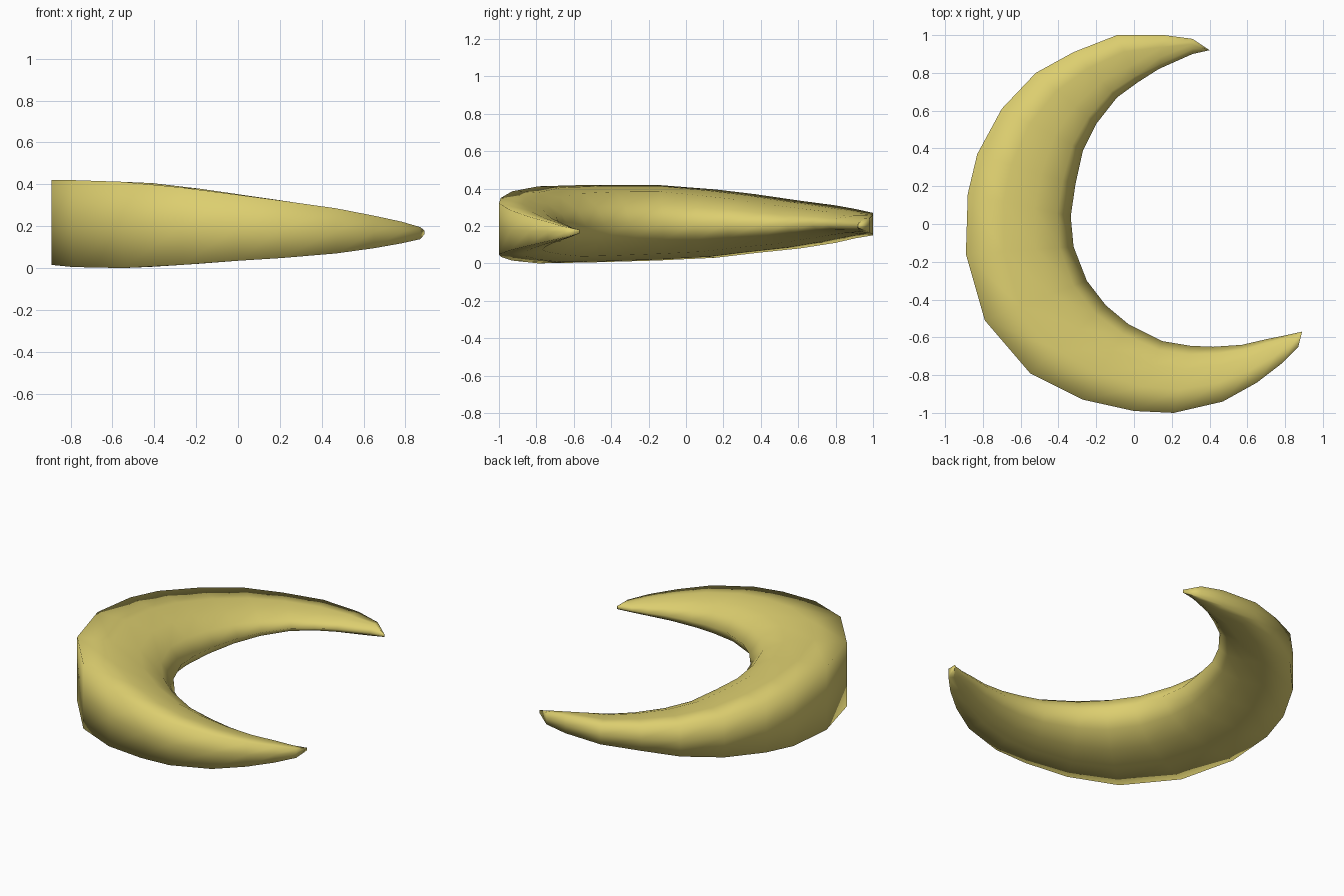
import bpy, bmesh

# Crescent stations: outer x, outer y, inner x, inner y, bottom z, top z
STATIONS = [
    (0.40, 0.92, 0.39, 0.918, 0.19, 0.21),
    (0.31, 0.98, 0.31, 0.90, 0.165, 0.24),
    (0.16, 1.00, 0.13, 0.82, 0.155, 0.26),
    (-0.09, 1.00, 0.02, 0.75, 0.15, 0.27),
    (-0.32, 0.91, -0.09, 0.67, 0.135, 0.29),
    (-0.52, 0.80, -0.20, 0.53, 0.11, 0.31),
    (-0.70, 0.61, -0.27, 0.39, 0.08, 0.335),
    (-0.83, 0.37, -0.31, 0.21, 0.055, 0.37),
    (-0.88, 0.16, -0.335, 0.04, 0.03, 0.395),
    (-0.89, -0.16, -0.32, -0.12, 0.015, 0.42),
    (-0.79, -0.51, -0.25, -0.30, 0.005, 0.42),
    (-0.55, -0.79, -0.15, -0.43, 0.0, 0.412),
    (-0.27, -0.93, -0.03, -0.53, 0.015, 0.385),
    (0.00, -0.99, 0.15, -0.62, 0.035, 0.35),
    (0.21, -1.00, 0.30, -0.645, 0.048, 0.322),
    (0.47, -0.94, 0.42, -0.65, 0.07, 0.285),
    (0.65, -0.84, 0.57, -0.64, 0.095, 0.25),
    (0.78, -0.74, 0.70, -0.61, 0.118, 0.222),
    (0.87, -0.65, 0.80, -0.59, 0.138, 0.196),
    (0.89, -0.57, 0.885, -0.571, 0.16, 0.18),
]

# Section: flat outer wall, rounded nose on the inside (u across, v up)
UPPER = [(0, 1), (0.35, 0.97), (0.65, 0.82), (0.87, 0.48), (1, 0)]
SECTION = UPPER + [(u, -v) for u, v in reversed(UPPER[:-1])] + [(0, 0)]

# Loft the section through all stations
bm = bmesh.new()
rings = []
for ox, oy, ix, iy, z0, z1 in STATIONS:
    mid, half = (z0 + z1) / 2, (z1 - z0) / 2
    rings.append([bm.verts.new((ox + (ix - ox) * u, oy + (iy - oy) * u, mid + half * v))
                  for u, v in SECTION])
n = len(SECTION)
for a, b in zip(rings, rings[1:]):
    for i in range(n):
        j = (i + 1) % n
        bm.faces.new((a[i], a[j], b[j], b[i]))
bm.faces.new(rings[0])
bm.faces.new(rings[-1])
bmesh.ops.recalc_face_normals(bm, faces=bm.faces)
for f in bm.faces:
    f.smooth = True

mesh = bpy.data.meshes.new("crescent")
bm.to_mesh(mesh)
bm.free()
crescent = bpy.data.objects.new("crescent", mesh)
bpy.context.collection.objects.link(crescent)

# Yellow surface
yellow = bpy.data.materials.new("yellow")
yellow.diffuse_color = (0.72, 0.62, 0.16, 1)
mesh.materials.append(yellow)
